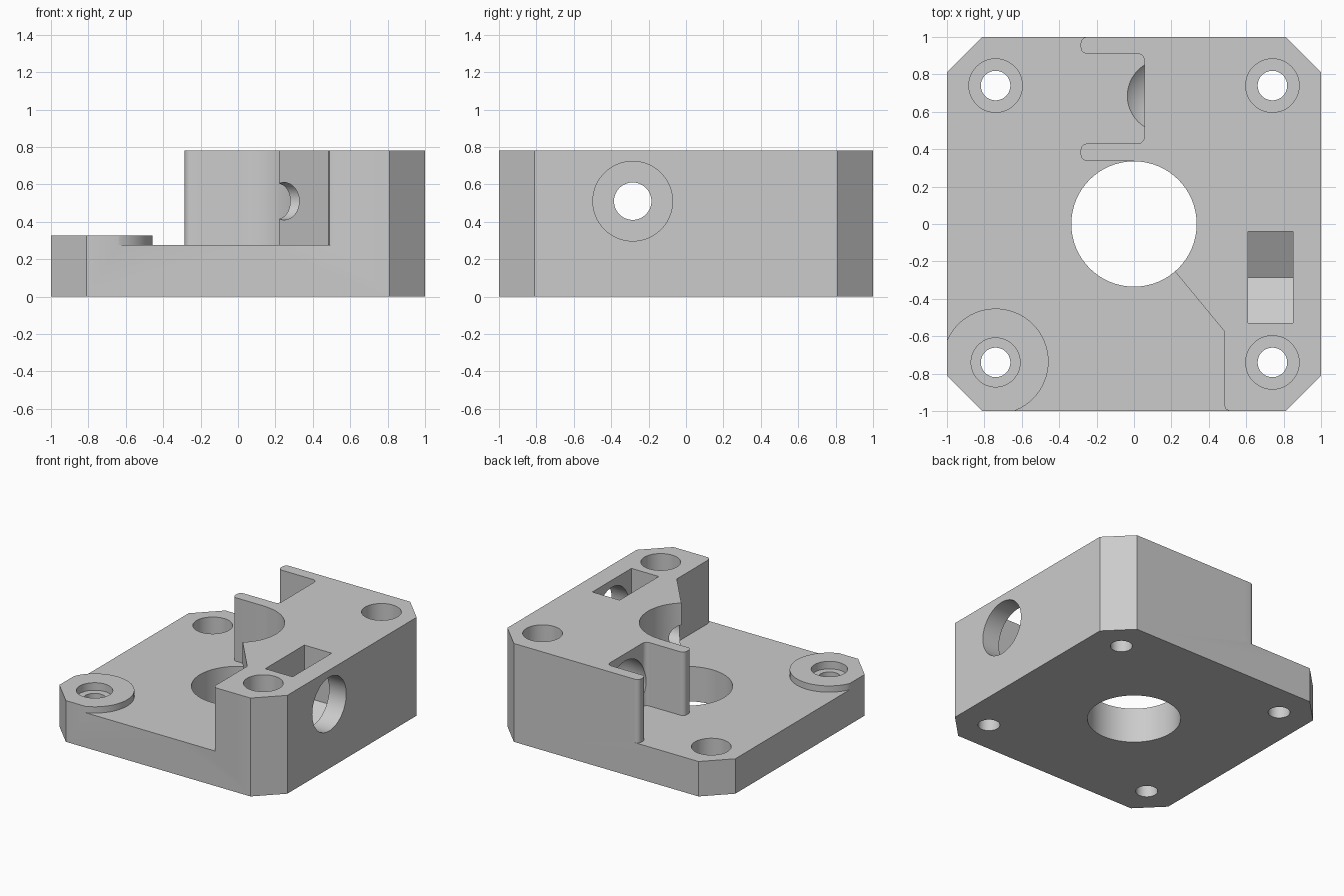
import bpy
import bmesh
from math import radians, sin, cos, pi
from mathutils import Vector

if "Cube" in bpy.data.objects:
    bpy.data.objects.remove(bpy.data.objects["Cube"], do_unlink=True)

TOP, FLOOR, BOSS = 0.78, 0.277, 0.327
BOLT_Y, BOLT_Z = -0.285, 0.51

grey = bpy.data.materials.new("light_grey")
grey.use_nodes = True
colour = (0.6, 0.6, 0.6, 1)
grey.diffuse_color = colour
grey.node_tree.nodes["Principled BSDF"].inputs["Base Color"].default_value = colour


def prism(name, points, z0, z1):
    """Extrude a flat outline from z0 to z1."""
    bm = bmesh.new()
    face = bm.faces.new([bm.verts.new((x, y, z0)) for x, y in points])
    moved = bmesh.ops.extrude_face_region(bm, geom=[face])["geom"]
    verts = [v for v in moved if isinstance(v, bmesh.types.BMVert)]
    bmesh.ops.translate(bm, vec=(0, 0, z1 - z0), verts=verts)
    bmesh.ops.recalc_face_normals(bm, faces=bm.faces)
    mesh = bpy.data.meshes.new(name)
    bm.to_mesh(mesh)
    bm.free()
    ob = bpy.data.objects.new(name, mesh)
    bpy.context.collection.objects.link(ob)
    mesh.materials.append(grey)
    return ob


def disc(x, y, r, n=64):
    return [(x + r * cos(2 * pi * i / n), y + r * sin(2 * pi * i / n)) for i in range(n)]


def rounded(corners):
    """Outline from (x, y, radius) corners, each eased with a short curve."""
    out = []
    for i, (x, y, r) in enumerate(corners):
        p = Vector((x, y))
        if not r:
            out.append((x, y))
            continue
        a = p + (Vector(corners[i - 1][:2]) - p).normalized() * r
        b = p + (Vector(corners[(i + 1) % len(corners)][:2]) - p).normalized() * r
        centre = a + b - p
        for k in range(7):
            t = k / 6 * pi / 2
            out.append(tuple(centre + (a - centre) * cos(t) + (b - centre) * sin(t)))
    return out


def cut(target, tool):
    """Subtract the tool and discard it."""
    mod = target.modifiers.new("cut", "BOOLEAN")
    mod.operation, mod.solver, mod.object = "DIFFERENCE", "EXACT", tool
    bpy.context.view_layer.objects.active = target
    bpy.ops.object.modifier_apply(modifier=mod.name)
    bpy.data.objects.remove(tool, do_unlink=True)


def bore_x(name, r, x0, x1):
    """Sideways bore along the bolt axis."""
    ob = prism(name, disc(0, 0, r), x0, x1)
    ob.rotation_euler = (0, radians(90), 0)
    ob.location = (0, BOLT_Y, BOLT_Z)
    bpy.context.view_layer.update()
    return ob


# Full-height body with chamfered corners
c = 0.81
body = prism("mount_body", [(c, -1), (1, -c), (1, c), (c, 1), (-c, 1), (-1, c), (-1, -c), (-c, -1)], 0, TOP)

# Space above the low plate, leaving the tall block, two fingers and the round boss
r = 0.035
clearance = prism("clearance", rounded([
    (-1.2, -1.1, 0), (0.51, -1.1, 0), (0.51, -1.0, 0), (0.49, -0.99, 0), (0.48, -0.96, 0),
    (0.48, -0.57, 0), (0.22, -0.255, 0), (0, 0, 0), (0, 0.337, 0),
    (-0.285, 0.337, r), (-0.285, 0.43, r), (0.055, 0.43, r),
    (0.055, 0.91, r), (-0.285, 0.91, r), (-0.285, 1.0, r),
    (-0.2, 1.0, 0), (-0.2, 1.1, 0), (-1.2, 1.1, 0)]), FLOOR, 1)
cut(clearance, prism("boss", disc(-0.74, -0.735, 0.283), 0.1, BOSS))
cut(body, clearance)

# Central opening
cut(body, prism("centre_hole", disc(0, 0, 0.335, 96), -0.1, 1))

# Corner screw holes with recesses for the heads
for x, y, radius, depth in ((-0.74, 0.74, 0.143, 0.1), (0.74, 0.74, 0.143, 0.1),
                            (0.74, -0.74, 0.143, 0.1), (-0.74, -0.74, 0.131, BOSS - 0.06)):
    cut(body, prism("screw_hole", disc(x, y, 0.079, 40), -0.1, 1))
    cut(body, prism("head_recess", disc(x, y, radius, 48), depth, 1))

# Nut slot with a V-shaped floor, open at the top
h = 0.245
slot = prism("nut_slot", [(-h, 0.5), (-h, -0.141), (0, -0.283), (h, -0.141), (h, 0.5)], 0.61, 0.85)
slot.rotation_euler = (radians(90), 0, radians(90))
slot.location = (0, BOLT_Y, BOLT_Z)
bpy.context.view_layer.update()
cut(body, slot)

# Sideways bolt hole and its wide mouth
cut(body, bore_x("bolt_hole", 0.1, 0.05, 1.1))
cut(body, bore_x("bolt_mouth", 0.213, 0.75, 1.1))

# Rounded hollow in the notch wall between the fingers
bm = bmesh.new()
bmesh.ops.create_uvsphere(bm, u_segments=48, v_segments=24, radius=0.273)
mesh = bpy.data.meshes.new("hollow")
bm.to_mesh(mesh)
bm.free()
hollow = bpy.data.objects.new("hollow", mesh)
bpy.context.collection.objects.link(hollow)
mesh.materials.append(grey)
hollow.location = (0.158, 0.685, 0.469)
bpy.context.view_layer.update()
cut(body, hollow)

bpy.ops.object.select_all(action="DESELECT")
body.select_set(True)
bpy.context.view_layer.objects.active = body
bpy.ops.object.shade_smooth_by_angle(angle=radians(30))
